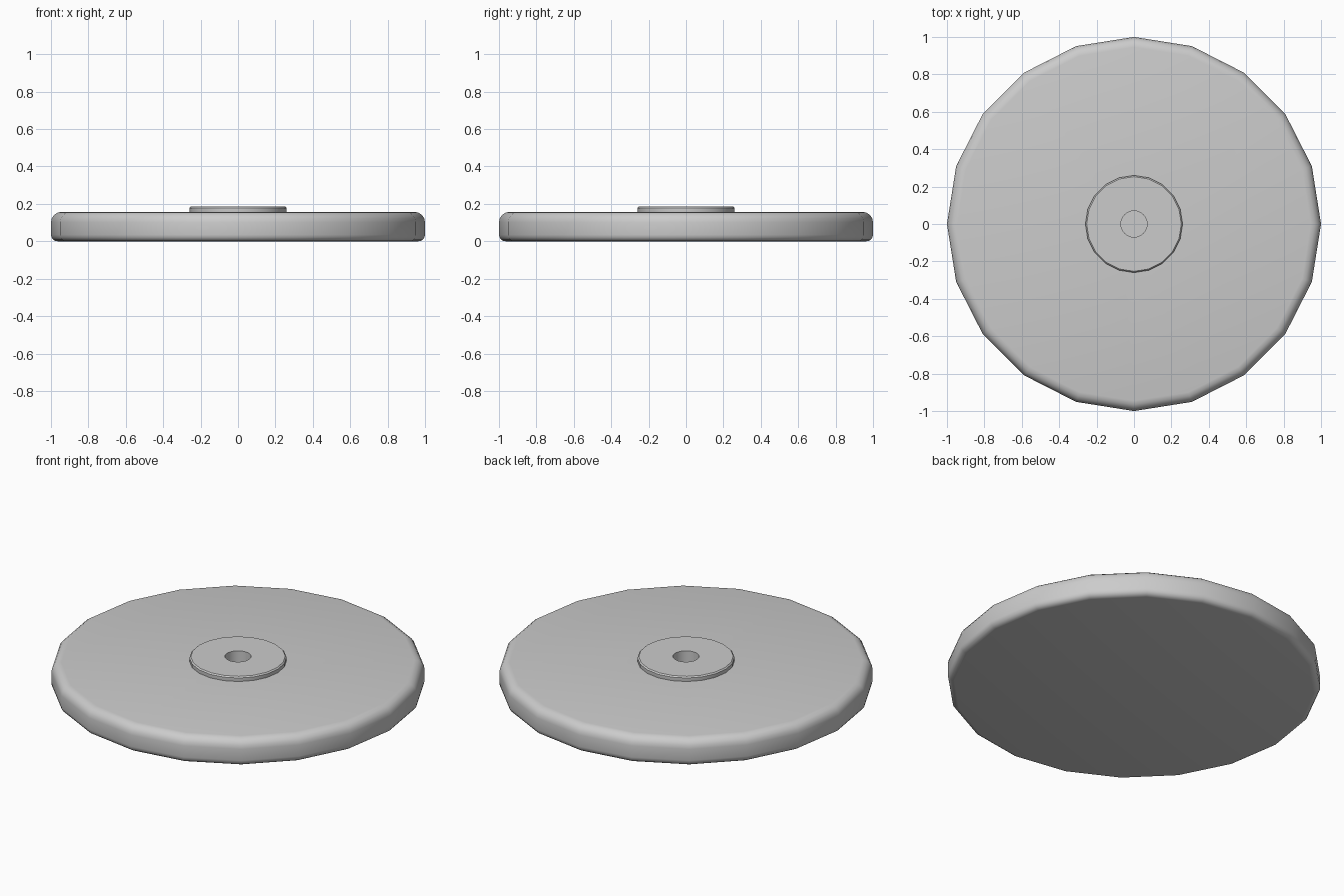
import bpy, bmesh, math

if "Cube" in bpy.data.objects:
    bpy.data.objects.remove(bpy.data.objects["Cube"])


def lathe(name, profile, sides):
    """Revolve an (r, z) profile round z; r = 0 ends become cap centres."""
    bm = bmesh.new()
    rings = []
    for r, z in profile:
        ring = []
        for i in range(sides):
            a = 2 * math.pi * i / sides
            ring.append(bm.verts.new((r * math.cos(a), r * math.sin(a), z)))
        rings.append(ring)
    for lo, hi in zip(rings, rings[1:]):
        for i in range(sides):
            j = (i + 1) % sides
            bm.faces.new((lo[i], lo[j], hi[j], hi[i]))
    bm.faces.new(rings[0][::-1])
    bm.faces.new(rings[-1])
    bmesh.ops.recalc_face_normals(bm, faces=bm.faces)
    mesh = bpy.data.meshes.new(name)
    bm.to_mesh(mesh)
    bm.free()
    obj = bpy.data.objects.new(name, mesh)
    bpy.context.collection.objects.link(obj)
    return obj


def corner(r, z, rad, start):
    """Quarter-round profile points about a centre, from angle start."""
    return [(r + rad * math.cos(math.radians(start + 22.5 * k)),
             z + rad * math.sin(math.radians(start + 22.5 * k))) for k in range(5)]


# round plate with softened rim and raised hub
plate = lathe("plate", corner(0.965, 0.035, 0.035, -90) + corner(0.945, 0.102, 0.055, 0), 20)
hub = lathe("hub", [(0.255, 0.13), (0.26, 0.16), (0.26, 0.178), (0.253, 0.185)], 20)

# spindle hole, blind from above
hole = lathe("hole_cutter", [(0.07, 0.06), (0.07, 0.30)], 32)
hole.hide_render = True
hole.hide_viewport = False
hole.display_type = 'WIRE'

for obj in (plate, hub):
    bpy.ops.object.select_all(action='DESELECT')
    obj.select_set(True)
    bpy.context.view_layer.objects.active = obj
    cut = obj.modifiers.new("spindle_hole", 'BOOLEAN')
    cut.operation = 'DIFFERENCE'
    cut.solver = 'EXACT'
    cut.object = hole
    bpy.ops.object.modifier_apply(modifier=cut.name)
    bpy.ops.object.shade_smooth_by_angle(angle=math.radians(35))

bpy.data.objects.remove(hole)
